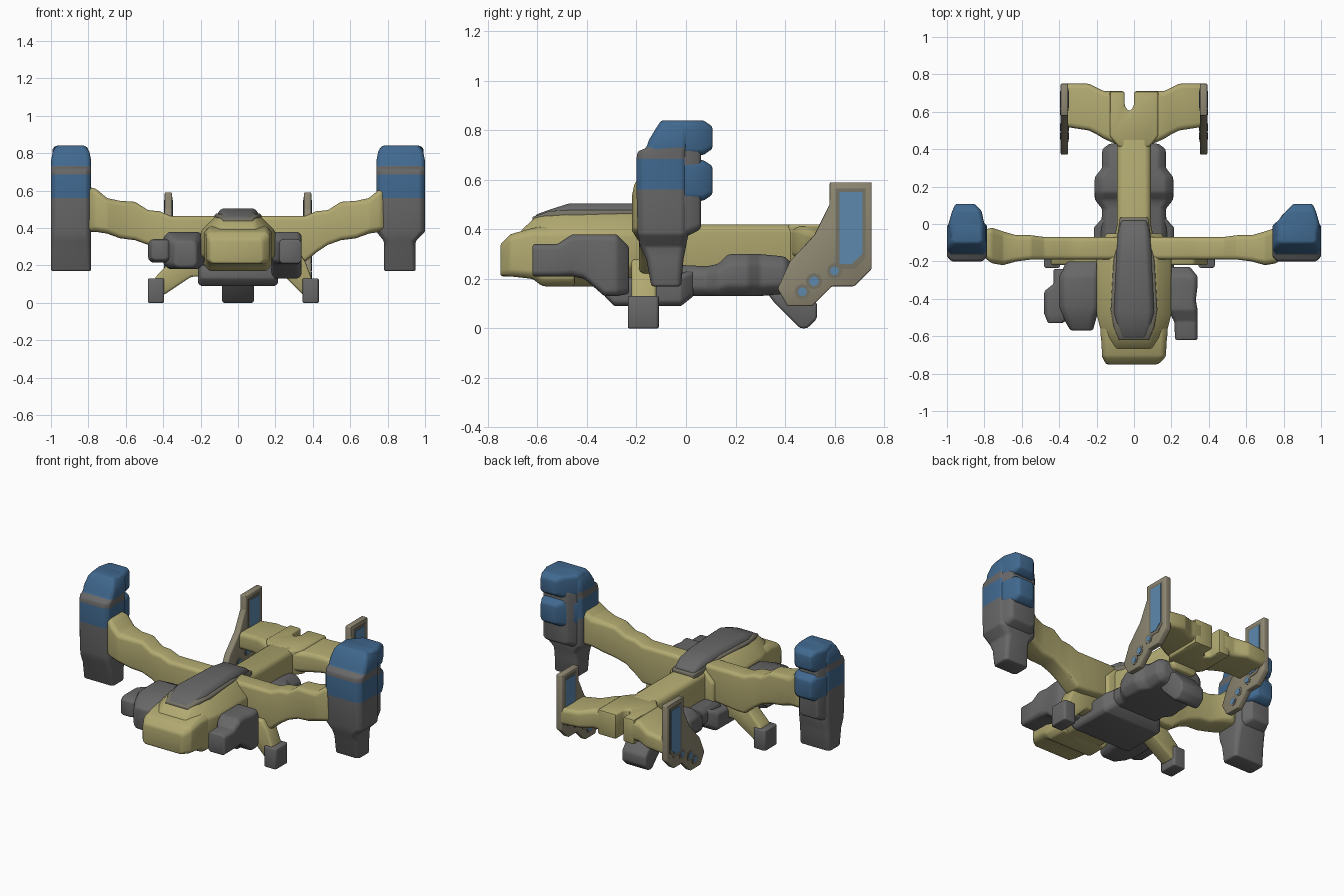
import bpy, bmesh, math
from mathutils import Vector

cube = bpy.data.objects.get("Cube")
if cube:
    bpy.data.objects.remove(cube, do_unlink=True)


def material(name, rgb):
    m = bpy.data.materials.new(name)
    m.use_nodes = True
    m.diffuse_color = (*rgb, 1)
    m.node_tree.nodes["Principled BSDF"].inputs["Base Color"].default_value = (*rgb, 1)
    return m


SAND = material("sand hull", (0.445, 0.4, 0.165))
GREY = material("dark grey", (0.137, 0.137, 0.137))
BLUE = material("deep blue", (0.052, 0.14, 0.275))
SKY = material("light blue", (0.11, 0.25, 0.43))
TAUPE = material("taupe", (0.275, 0.245, 0.17))
UMBER = material("grey brown trim", (0.18, 0.17, 0.13))


def finish(name, bm, mats, rule=None, bevel=0.012):
    """Round the hard edges, colour the faces by the rule and shade smooth."""
    bmesh.ops.recalc_face_normals(bm, faces=bm.faces)
    if bevel:
        hard = [e for e in bm.edges if e.calc_face_angle(0) > math.radians(25)]
        bmesh.ops.bevel(bm, geom=hard, offset=bevel, segments=2, profile=0.5,
                        affect='EDGES', clamp_overlap=True)
    if rule:
        for f in bm.faces:
            f.material_index = rule(f.calc_center_median())
    me = bpy.data.meshes.new(name)
    bm.to_mesh(me)
    bm.free()
    for m in mats:
        me.materials.append(m)
    ob = bpy.data.objects.new(name, me)
    bpy.context.collection.objects.link(ob)
    me.polygons.foreach_set("use_smooth", [True] * len(me.polygons))
    me.set_sharp_from_angle(angle=math.radians(45))


def place(axis, t, u, v):
    return Vector({'x': (t, u, v), 'y': (u, t, v), 'z': (u, v, t)}[axis])


def loft(name, axis, rings, mats, cut=0.25, flip=1, rule=None, bevel=0.012):
    """Chamfered-box sections (t, u0, u1, v0, v1) joined along an axis."""
    bm = bmesh.new()
    loops = []
    for t, u0, u1, v0, v1 in rings:
        c = cut * min(u1 - u0, v1 - v0)
        outline = [(u0 + c, v0), (u1 - c, v0), (u1, v0 + c), (u1, v1 - c),
                   (u1 - c, v1), (u0 + c, v1), (u0, v1 - c), (u0, v0 + c)]
        verts = [bm.verts.new(place(axis, t, u, v)) for u, v in outline]
        for vert in verts:
            vert.co.x *= flip
        loops.append(verts)
    for a, b in zip(loops, loops[1:]):
        for i in range(8):
            j = (i + 1) % 8
            bm.faces.new((a[i], a[j], b[j], b[i]))
    bm.faces.new(loops[0])
    bm.faces.new(loops[-1])
    finish(name, bm, mats, rule, bevel)


def prism(name, axis, outline, t0, t1, mats, bevel=0.012):
    """Flat outline extruded along an axis."""
    bm = bmesh.new()
    face = bm.faces.new([bm.verts.new(place(axis, t0, u, v)) for u, v in outline])
    out = bmesh.ops.extrude_face_region(bm, geom=[face])
    shift = place(axis, t1 - t0, 0, 0)
    bmesh.ops.translate(bm, vec=shift,
                        verts=[g for g in out["geom"] if isinstance(g, bmesh.types.BMVert)])
    finish(name, bm, mats, None, bevel)


# Fuselage
loft("snout", 'y', [(-.75, -.15, .13, .21, .34), (-.71, -.17, .17, .21, .38),
                    (-.62, -.175, .175, .20, .405), (-.58, -.18, .18, .17, .41),
                    (-.45, -.18, .18, .17, .41)], [SAND], cut=.12)
loft("hull", 'y', [(-.67, -.14, .14, .22, .392), (-.61, -.16, .16, .20, .447),
                   (-.56, -.18, .18, .17, .463), (-.48, -.20, .20, .17, .465),
                   (-.18, -.20, .20, .17, .465), (-.05, -.15, .15, .17, .44)],
     [SAND], cut=.28)
loft("canopy_rim", 'y', [(-.62, -.08, .08, .39, .45), (-.55, -.11, .11, .39, .474),
                         (-.46, -.125, .125, .39, .478), (-.20, -.11, .11, .39, .478),
                         (.035, -.075, .075, .39, .436)], [UMBER], cut=.1, bevel=.005)
loft("canopy", 'y', [(-.61, -.07, .07, .38, .458), (-.55, -.095, .095, .38, .48),
                     (-.47, -.11, .11, .38, .505), (-.17, -.095, .095, .38, .505),
                     (-.05, -.085, .085, .38, .49), (.02, -.07, .07, .38, .45)],
     [GREY], cut=.2)
loft("spine", 'y', [(-.10, -.11, .11, .22, .44), (0, -.09, .09, .22, .42),
                    (.46, -.09, .09, .22, .42)], [SAND], cut=.12)
loft("belly", 'y', [(-.33, -.20, .20, .13, .20), (-.29, -.215, .215, .09, .20),
                    (-.02, -.215, .215, .09, .22), (.03, -.17, .17, .13, .24)],
     [GREY], cut=.15)
loft("rear_body", 'y', [(-.10, -.18, .18, .13, .26), (.08, -.17, .17, .13, .25),
                        (.13, -.21, .21, .13, .26), (.17, -.21, .21, .13, .30),
                        (.25, -.21, .21, .13, .30), (.30, -.17, .17, .13, .30),
                        (.40, -.17, .17, .14, .29), (.43, -.13, .13, .17, .26)], [GREY])
prism("rear_skid", 'x', [(.30, .18), (.36, .10), (.46, 0), (.49, 0), (.53, .04),
                         (.53, .10), (.45, .20)], -.085, .085, [GREY])

# Tail: notched centre block between two drooping side decks
prism("tail_block", 'z', [(-.08, .41), (.08, .41), (.13, .47), (.13, .71), (0, .71),
                          (0, .63), (-.025, .60), (-.05, .63), (-.05, .71), (-.13, .71),
                          (-.13, .47)], .26, .42, [SAND])

fin_outline = [(.58, .59), (.75, .59), (.75, .24), (.68, .17), (.59, .17), (.51, .09),
               (.41, .09), (.37, .16), (.42, .27), (.52, .38), (.58, .50)]
border = [(.605, .24), (.685, .24), (.725, .285), (.725, .565), (.605, .565)]
stripe = [(.62, .26), (.67, .26), (.712, .30), (.712, .55), (.62, .55)]
dots = [(.60, .232, .018), (.517, .19, .020), (.47, .148, .018)]


def disc(y, z, r):
    return [(y + r * math.cos(a * math.pi / 4), z + r * math.sin(a * math.pi / 4))
            for a in range(8)]


for side, s in (("left", 1), ("right", -1)):
    loft(side + "_tail_deck", 'x', [(.08, .42, .71, .28, .415), (.16, .455, .71, .28, .41),
                                    (.20, .48, .73, .28, .40), (.24, .50, .75, .28, .39),
                                    (.37, .52, .75, .27, .375)], [SAND], cut=.15, flip=s)
    # Tail fins with painted panels on both faces
    prism(side + "_fin", 'x', fin_outline, s * .352, s * .392, [TAUPE], .006)
    for x, out in ((.352, -1), (.392, 1)):
        trim, paint = s * (x + out * .002), s * (x + out * .004)
        prism(side + "_fin_border", 'x', border, s * x, trim, [UMBER], 0)
        prism(side + "_fin_stripe", 'x', stripe, s * x, paint, [SKY], 0)
        for y, z, r in dots:
            prism(side + "_fin_ring", 'x', disc(y, z, r + .014), s * x, trim, [UMBER], 0)
            prism(side + "_fin_dot", 'x', disc(y, z, r), s * x, paint, [SKY], 0)
    # Wings rising towards the nacelles
    loft(side + "_wing", 'x', [(.05, -.19, -.07, .25, .465), (.30, -.19, -.07, .22, .465),
                               (.36, -.19, -.07, .22, .465), (.42, -.19, -.07, .27, .49),
                               (.48, -.19, -.07, .31, .495), (.55, -.19, -.06, .335, .54),
                               (.63, -.20, -.06, .345, .545), (.70, -.22, -.04, .37, .56),
                               (.76, -.21, -.02, .38, .61), (.80, -.18, -.03, .38, .62)],
         [SAND], cut=.12, flip=s)
    # Landing legs, the right one set slightly wider
    w = 0 if s > 0 else .05
    strut = [(.17, .14), (.25, .14), (.35 + w, .04), (.41 + w, .08), (.39 + w, .14),
             (.36, .22), (.32, .28), (.17, .28)]
    prism(side + "_leg", 'y', [(s * x, z) for x, z in strut], -.22, -.12, [SAND])
    loft(side + "_foot", 'z', [(0, .345 + w, .432 + w, -.235, -.11),
                               (.13, .345 + w, .432 + w, -.235, -.11)],
         [GREY], cut=.1, flip=s, bevel=.008)


# Nacelles: grey base, blue cap split by a grey band
def cap_rule(c):
    return 1 if c.z > .56 and not .685 < c.z < .73 else 0


for side, s, i, foot in (("left", 1, .74, (.78, .95)), ("right", -1, .785, (.785, 1))):
    loft(side + "_nacelle", 'z',
         [(.17, *foot, -.14, -.02), (.28, *foot, -.16, -.01),
          (.33, *foot, -.185, 0), (.38, i, 1, -.195, .01),
          (.56, i, 1, -.20, .01), (.685, i, 1, -.20, .01),
          (.715, i, 1, -.195, .01), (.73, i, 1, -.16, .01), (.76, i, 1, -.15, .01),
          (.81, i + .01, .99, -.12, .01), (.84, i + .03, .97, -.10, .01)],
         [GREY, BLUE], cut=.12, flip=s, rule=cap_rule)
    # Wedge-shaped back with two blue bulges on the cap
    loft(side + "_nacelle_back", 'y', [(-.06, i + .01, .99, .34, .75), (0, i + .02, .99, .37, .75),
                                       (.06, i + .06, .97, .40, .75)],
         [GREY], cut=.1, flip=s)
    for z0, z1 in ((.515, .68), (.70, .84)):
        loft(side + "_nacelle_bulge", 'y',
             [(-.07, i + .015, .985, z0, z1), (0, i + .015, .992, z0, z1),
              (.07, .815, .972, z0, z1), (.107, .85, .955, z0 + .025, z1 - .025)],
             [BLUE], cut=.12, flip=s)

# Gun pods, different on each side
loft("left_pod", 'y', [(-.62, .22, .34, .21, .34), (-.52, .215, .34, .21, .34),
                       (-.46, .18, .34, .21, .38), (-.41, .18, .33, .20, .38),
                       (-.33, .18, .34, .13, .38), (-.28, .18, .34, .13, .38),
                       (-.23, .18, .30, .14, .33)], [GREY], cut=.12)
loft("right_pod_inner", 'y', [(-.57, .22, .34, .19, .33), (-.50, .20, .38, .18, .36),
                              (-.44, .18, .40, .18, .38), (-.28, .18, .40, .18, .38),
                              (-.20, .18, .36, .20, .34)], [GREY], cut=.15, flip=-1)
loft("right_pod_outer", 'y', [(-.53, .38, .46, .23, .33), (-.48, .33, .48, .215, .34),
                              (-.36, .33, .48, .215, .34), (-.32, .33, .43, .215, .34),
                              (-.24, .33, .43, .215, .34)], [GREY], cut=.15, flip=-1)
